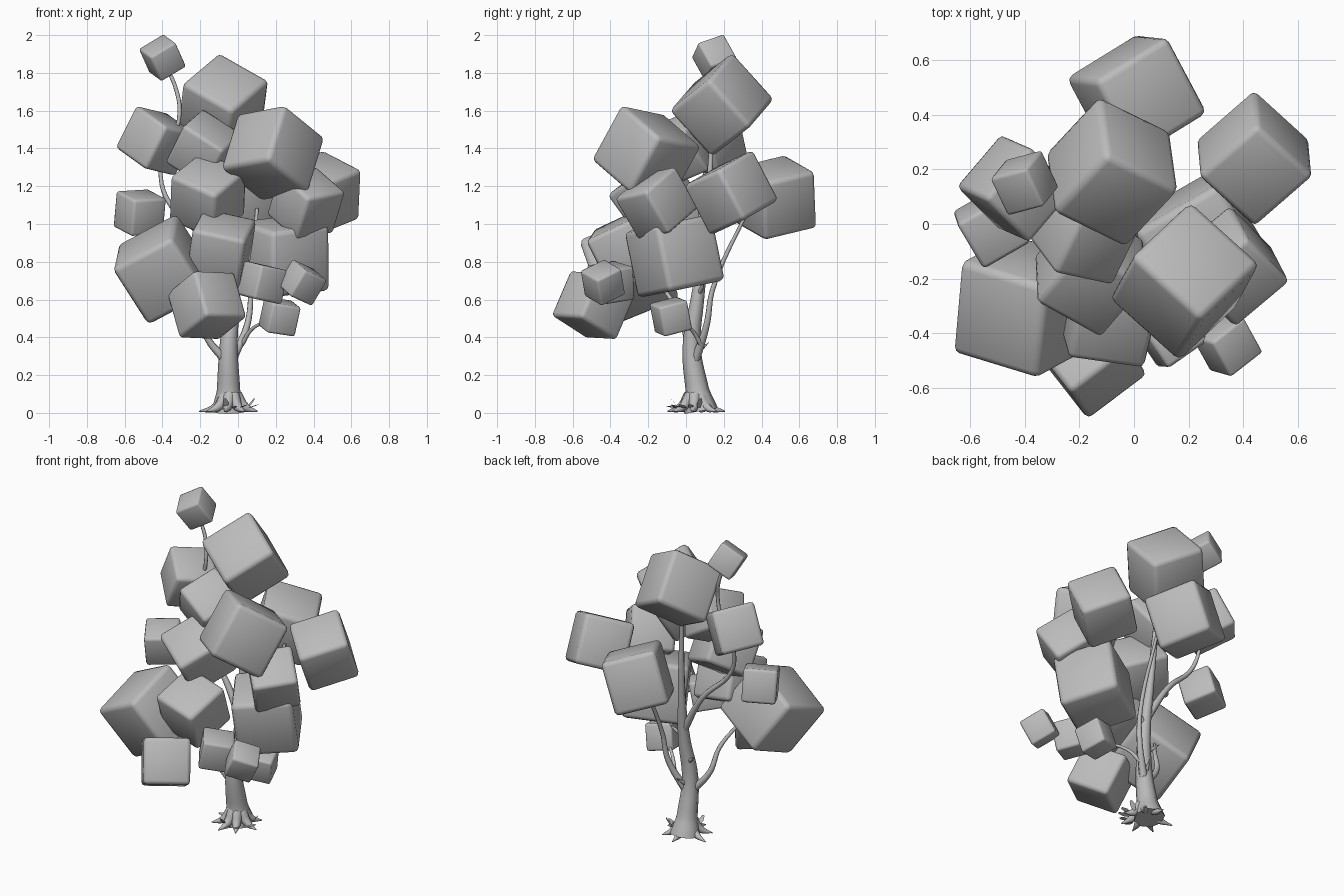
import bpy, bmesh, math, random
from mathutils import Vector, Euler

random.seed(4)
default = bpy.data.objects.get("Cube")
if default:
    bpy.data.objects.remove(default, do_unlink=True)

grey = bpy.data.materials.new("plain_grey")
grey.use_nodes = True
grey.diffuse_color = (0.5, 0.5, 0.5, 1)
grey.node_tree.nodes["Principled BSDF"].inputs["Base Color"].default_value = grey.diffuse_color


def add_object(name, data):
    obj = bpy.data.objects.new(name, data)
    bpy.context.collection.objects.link(obj)
    data.materials.append(grey)
    return obj


def foliage_block(name, centre, angles, size):
    """Softly rounded, tilted cube of leaves."""
    mesh = bpy.data.meshes.new(name)
    bm = bmesh.new()
    bmesh.ops.create_cube(bm, size=size)
    bmesh.ops.bevel(bm, geom=bm.edges[:], offset=size * 0.08, segments=2,
                    profile=0.5, affect='EDGES')
    for face in bm.faces:
        face.smooth = True
    bm.to_mesh(mesh)
    bm.free()
    obj = add_object(name, mesh)
    obj.location = centre
    obj.rotation_euler = Euler([math.radians(a) for a in angles])


def limb(name, points, radii):
    """Tapered round limb swept along a smooth path."""
    curve = bpy.data.curves.new(name, 'CURVE')
    curve.dimensions = '3D'
    curve.bevel_depth = 1
    curve.bevel_resolution = 2
    curve.resolution_u = 6
    curve.use_fill_caps = True
    spline = curve.splines.new('BEZIER')
    spline.bezier_points.add(len(points) - 1)
    for knot, point, radius in zip(spline.bezier_points, points, radii):
        knot.co = point
        knot.radius = radius
        knot.handle_left_type = knot.handle_right_type = 'AUTO'
    obj = add_object(name, curve)
    bpy.ops.object.select_all(action='DESELECT')
    obj.select_set(True)
    bpy.context.view_layer.objects.active = obj
    bpy.ops.object.convert(target='MESH')
    bpy.ops.object.shade_smooth()


# Foliage: name, centre, tilt in degrees, edge length
blocks = [
    ("crown_tip", (-.4, .15, 1.88), (20, -30, 15), .16),
    ("crown_large", (-.08, .19, 1.63), (-56, 27, -26), .335),
    ("upper_west", (-.435, .13, 1.44), (-10, 27, -45), .257),
    ("upper_middle", (-.18, -.03, 1.4), (25, 32, -12), .26),
    ("upper_front", (.185, -.21, 1.375), (-31, -8, -42), .348),
    ("east_back", (.44, .24, 1.165), (22, -17, 41), .3),
    ("north_back", (.01, .47, 1.14), (-17, 12, -62), .325),
    ("middle_front", (-.16, -.17, 1.15), (30, 21, -29), .295),
    ("west_small", (-.52, -.01, 1.06), (15, -3, 30), .2),
    ("east_middle", (.36, -.155, 1.11), (32, -8, 40), .265),
    ("west_large", (-.4, -.3, .76), (25, -27, -17), .37),
    ("lower_front", (-.09, -.32, .87), (25, 12, -8), .29),
    ("lowest_front", (-.165, -.49, .57), (-27, 2, 37), .272),
    ("east_lower", (.245, -.06, .83), (10, -6, 30), .357),
    ("low_small", (.13, -.4, .69), (8, 10, 35), .183),
    ("low_east_small", (.34, -.44, .69), (25, 20, 38), .16),
    ("lowest_small", (.22, -.08, .51), (14, 8, 20), .162),
]
for name, centre, angles, size in blocks:
    foliage_block(name + "_foliage", centre, angles, size)

# Trunk with a flared foot, thinning up into the crown
trunk_path = [Vector(p) for p in (
    (-.05, .08, .01), (-.05, .06, .12), (-.05, .03, .35),
    (-.03, .06, .6), (-.04, .1, .9), (-.07, .14, 1.5))]
limb("trunk", trunk_path, (.09, .062, .048, .036, .022, .01))

# Main branches curving up into the foliage
branch_radii = (.024, .017, .013, .009)
limb("west_low_branch", ((-.06, .03, .27), (-.17, 0, .41), (-.2, -.05, .55), (-.28, -.15, .7)),
     branch_radii)
limb("east_branch", ((-.03, .05, .28), (.05, .11, .47), (.07, .14, .65), (.1, .33, 1.08)),
     branch_radii)
limb("east_twig", ((.02, .08, .36), (.07, .03, .44), (.14, -.03, .48), (.2, -.07, .5)),
     (.012, .01, .008, .006))
limb("west_high_branch", ((-.03, .07, .66), (-.18, .09, .92), (-.38, .08, 1.14), (-.42, .12, 1.36)),
     branch_radii)
limb("tip_branch", ((-.36, .13, 1.4), (-.31, .12, 1.58), (-.33, .14, 1.72), (-.39, .15, 1.85)),
     (.011, .011, .011, .009))


def trunk_at(height):
    for low, high in zip(trunk_path, trunk_path[1:]):
        if height <= high.z:
            return low.lerp(high, (height - low.z) / (high.z - low.z))


# Pointed roots around the foot
foot = Vector((-.04, .05, 0))
for i in range(7):
    angle = math.tau * i / 7 + random.uniform(-.2, .2)
    out = Vector((math.cos(angle), math.sin(angle), 0))
    reach = random.uniform(.14, .18)
    limb("root", (foot + out * .03 + Vector((0, 0, .09)),
                  foot + out * .08 + Vector((0, 0, .03)),
                  foot + out * reach + Vector((0, 0, .008))), (.035, .024, .003))

# Broken twig stubs on the trunk
for height, turn in ((.3, 1.2), (.45, 2.6), (.62, .4)):
    base = trunk_at(height)
    out = Vector((math.cos(turn), math.sin(turn), .8))
    limb("twig_stub", (base, base + out * .05, base + out * .09), (.016, .01, .001))

# Small leaves sprouting beside the foot
for i in range(6):
    mesh = bpy.data.meshes.new("ground_leaf")
    bm = bmesh.new()
    bmesh.ops.create_circle(bm, cap_ends=True, segments=6, radius=.035)
    bmesh.ops.scale(bm, vec=(1, .45, 1), verts=bm.verts)
    bmesh.ops.translate(bm, vec=(.035, 0, 0), verts=bm.verts)
    bm.to_mesh(mesh)
    bm.free()
    leaf = add_object("ground_leaf", mesh)
    angle = -1.8 + i * .4
    leaf.location = foot + Vector((math.cos(angle), math.sin(angle), 0)) * .09
    leaf.location.z = .025
    leaf.rotation_euler = (.2, random.uniform(-1.1, -.1), angle)
